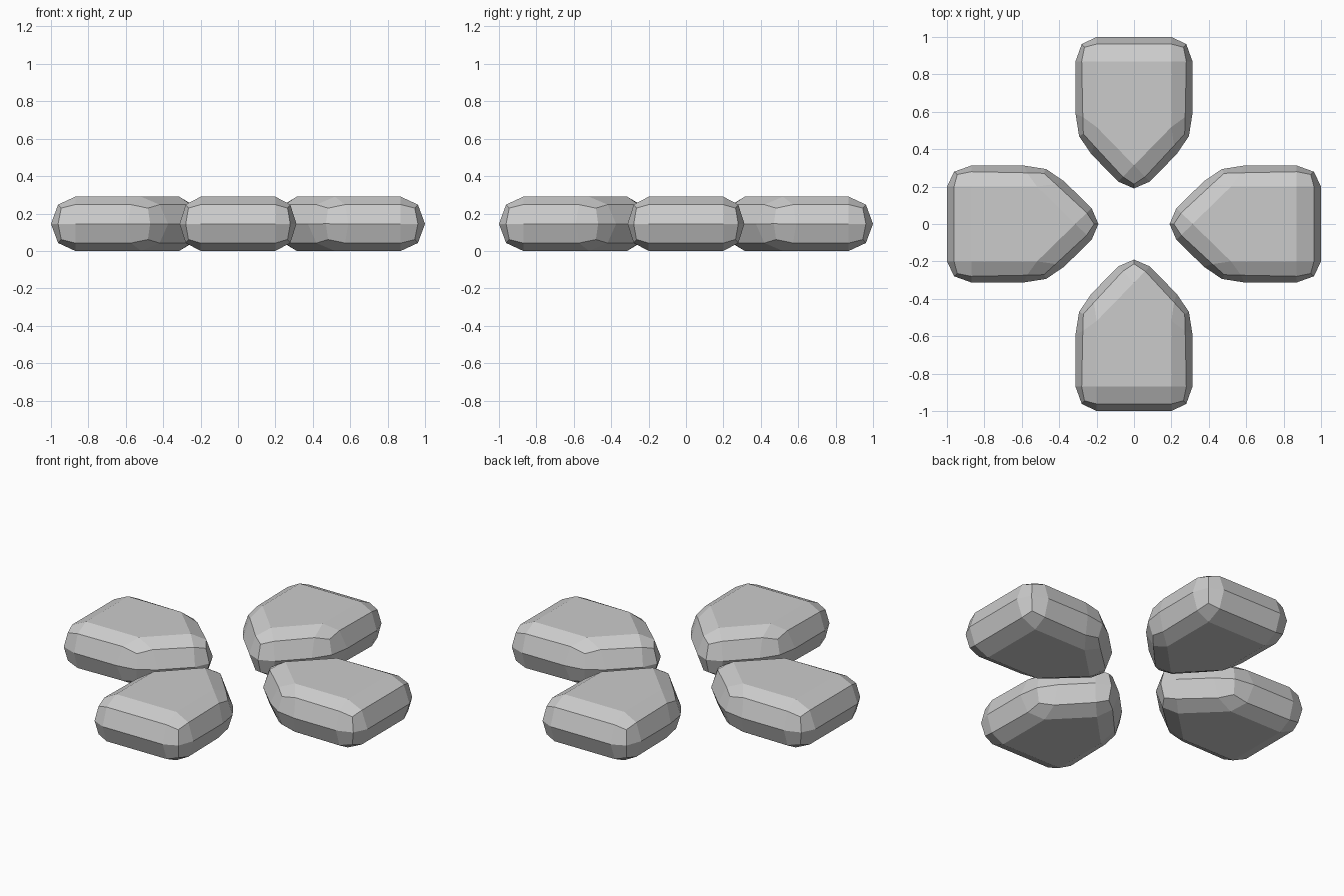
import bpy, bmesh, math
from mathutils import Matrix

if "Cube" in bpy.data.objects:
    bpy.data.objects.remove(bpy.data.objects["Cube"])

HEIGHT = 0.29
SX, SY = 0.78, 0.9          # pads are bevelled evenly, then squashed in plan
# pentagon outline of one pad, pointing at the centre
OUTLINE = [(0, 0.14), (0.3125, 0.46), (0.3125, 1.0), (-0.3125, 1.0), (-0.3125, 0.46)]


def make_pad(name, angle):
    bm = bmesh.new()
    # pentagonal prism
    face = bm.faces.new([bm.verts.new((x / SX, y / SY, 0)) for x, y in OUTLINE])
    ext = bmesh.ops.extrude_face_region(bm, geom=[face])
    top = [v for v in ext["geom"] if isinstance(v, bmesh.types.BMVert)]
    bmesh.ops.translate(bm, verts=top, vec=(0, 0, HEIGHT))
    bmesh.ops.recalc_face_normals(bm, faces=bm.faces)
    # two-step rounding on every edge, meeting at mid height
    bmesh.ops.bevel(bm, geom=bm.edges[:], offset=HEIGHT / 2 - 0.0005,
                    offset_type='OFFSET', segments=2, profile=0.5,
                    affect='EDGES', clamp_overlap=False)
    bmesh.ops.remove_doubles(bm, verts=bm.verts[:], dist=0.003)
    # squash in plan and turn into place
    bm.transform(Matrix.Rotation(angle, 4, 'Z') @ Matrix.Diagonal((SX, SY, 1, 1)))
    bmesh.ops.recalc_face_normals(bm, faces=bm.faces)
    mesh = bpy.data.meshes.new(name)
    bm.to_mesh(mesh)
    bm.free()
    bpy.context.collection.objects.link(bpy.data.objects.new(name, mesh))


# four pads around the centre
for i, side in enumerate(("back", "left", "front", "right")):
    make_pad(side + "_pad", i * math.pi / 2)
